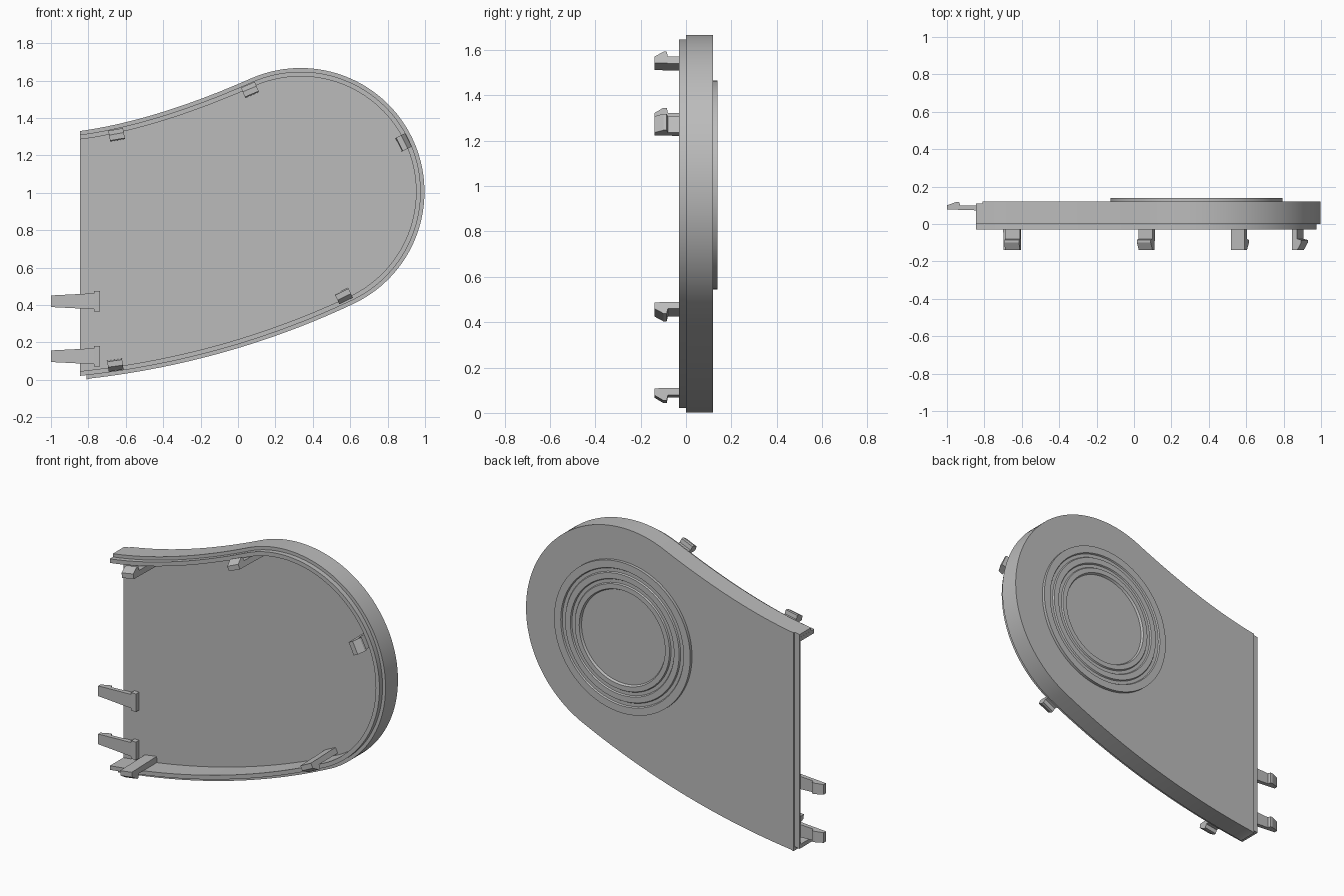
import bpy, bmesh
from math import cos, sin, pi, radians
from mathutils import Vector

cube = bpy.data.objects.get("Cube")
if cube:
    bpy.data.objects.remove(cube)

grey = bpy.data.materials.new("plain grey")
grey.use_nodes = True
colour = (0.5, 0.5, 0.5, 1)
grey.diffuse_color = colour
grey.node_tree.nodes["Principled BSDF"].inputs["Base Color"].default_value = colour

CENTRE, RADIUS = Vector((0.335, 1.005)), 0.662
LEFT, PANEL_LEFT = -0.845, -0.81
FLOOR, BACK = 0.1, 0.12


def finish(name, bm):
    bmesh.ops.recalc_face_normals(bm, faces=bm.faces)
    mesh = bpy.data.meshes.new(name)
    bm.to_mesh(mesh)
    bm.free()
    mesh.materials.append(grey)
    obj = bpy.data.objects.new(name, mesh)
    bpy.context.collection.objects.link(obj)
    return obj


def loft(name, start, end):
    """Solid between two matching rings of 3D points."""
    bm = bmesh.new()
    a = [bm.verts.new(p) for p in start]
    b = [bm.verts.new(p) for p in end]
    bm.faces.new(a)
    bm.faces.new(b)
    for i in range(len(a)):
        j = (i + 1) % len(a)
        bm.faces.new((a[i], a[j], b[j], b[i]))
    return finish(name, bm)


def slab(name, pts, y0, y1):
    return loft(name, [(x, y0, z) for x, z in pts], [(x, y1, z) for x, z in pts])


def bezier(a, b, c, n=28):
    a, b, c = Vector(a), Vector(b), Vector(c)
    return [a * (1 - t) ** 2 + b * 2 * t * (1 - t) + c * t * t
            for t in (i / n for i in range(n + 1))]


def on_circle(angle, r=RADIUS):
    return CENTRE + Vector((cos(angle), sin(angle))) * r


# Outline: concave top edge, round end, bowed lower edge
hi, lo = radians(113), radians(-64.5)
arc = [on_circle(hi + (lo - hi) * i / 72) for i in range(73)]
chain = (bezier((LEFT, 1.33), (-0.44, 1.386), arc[0])[:-1] + arc
         + bezier(arc[-1], (-0.07, 0.082), (LEFT, 0.001))[1:])


def outline(inset, left_top=LEFT, left_bottom=LEFT):
    pts = []
    last = len(chain) - 1
    for i, p in enumerate(chain):
        t = (chain[min(i + 1, last)] - chain[max(i - 1, 0)]).normalized()
        q = p + Vector((t.y, -t.x)) * inset
        if i == 0:
            q.x = left_top
        elif i == last:
            q.x = left_bottom
        q.x = max(q.x, left_top if i < last / 2 else left_bottom)
        pts.append(q)
    return [p for i, p in enumerate(pts) if i == 0 or (p - pts[i - 1]).length > 1e-3]


def combine(target, tool, operation):
    mod = target.modifiers.new(operation, "BOOLEAN")
    mod.operation, mod.solver, mod.object = operation, "EXACT", tool
    bpy.context.view_layer.objects.active = target
    bpy.ops.object.modifier_apply(modifier=mod.name)
    bpy.data.objects.remove(tool)


# Cover shell: body plus stepped lip, hollowed from the front
shell = slab("cover_shell", outline(0, LEFT, PANEL_LEFT), 0, BACK)
combine(shell, slab("lip", outline(0.02), -0.03, 0.11), "UNION")
pocket = outline(0.045)
pocket = [Vector((-1.2, pocket[0].y))] + pocket + [Vector((-1.2, pocket[-1].y))]
combine(shell, slab("pocket", pocket, -0.5, FLOOR), "DIFFERENCE")
step = [(-1.2, -0.5), (PANEL_LEFT, -0.5), (PANEL_LEFT, 2), (-1.2, 2)]
combine(shell, slab("edge_step", step, 0.11, 0.5), "DIFFERENCE")

# Round back boss with concentric grooves, turned around the y axis
profile = [(0.46, 0.11), (0.46, 0.138), (0.415, 0.138), (0.41, 0.13), (0.39, 0.13),
           (0.385, 0.138), (0.35, 0.138), (0.345, 0.13), (0.325, 0.13),
           (0.32, 0.138), (0.29, 0.138), (0.283, 0.125)]
bm = bmesh.new()
SEG = 96
rings = [[bm.verts.new((CENTRE.x + r * cos(2 * pi * k / SEG), y,
                        CENTRE.y + r * sin(2 * pi * k / SEG)))
          for k in range(SEG)] for r, y in profile]
for a, b in zip(rings, rings[1:]):
    for k in range(SEG):
        m = (k + 1) % SEG
        bm.faces.new((a[k], a[m], b[m], b[k]))
bm.faces.new(rings[0])
bm.faces.new(rings[-1])
boss = finish("back_boss", bm)

# Snap clips standing along the inside of the rim, barbs facing outward
clip_profile = [(FLOOR, -0.035), (FLOOR, 0), (-0.08, 0), (-0.085, 0.024),
                (-0.1, 0.024), (-0.14, 0.0), (-0.14, -0.03)]
clips = {"upper_outer": (-0.65, 1.315, 100), "upper_inner": (0.062, 1.555, 113),
         "round_end": (0.89, 1.272, 26), "lower_inner": (0.568, 0.443, -64),
         "lower_outer": (-0.655, 0.073, -82)}
for label, (x, z, angle) in clips.items():
    n = Vector((cos(radians(angle)), 0, sin(radians(angle))))
    side = Vector((-n.z, 0, n.x)) * 0.04
    base = Vector((x, 0, z))
    ring = [base + n * d + Vector((0, y, 0)) for y, d in clip_profile]
    loft(label + "_clip", [p - side for p in ring], [p + side for p in ring])

# Side hooks reaching past the open edge, with a wide foot on the floor
hook_profile = [(-0.74, 0.07), (-0.74, FLOOR), (-0.93, FLOOR), (-0.935, 0.118),
                (-0.95, 0.118), (-1.0, 0.1), (-1.0, 0.078)]
for label, z in (("upper", 0.42), ("lower", 0.126)):
    def half(x):
        return 0.031 + (x + 1) * 0.05
    loft(label + "_hook", [(x, y, z - half(x)) for x, y in hook_profile],
         [(x, y, z + half(x)) for x, y in hook_profile])
    foot = [(-0.77, z - 0.055), (-0.738, z - 0.055), (-0.738, z + 0.055), (-0.77, z + 0.055)]
    slab(label + "_hook_foot", foot, 0.069, FLOOR)

# Smooth the curved surfaces, keep edges crisp
for obj in (shell, boss):
    bpy.ops.object.select_all(action="DESELECT")
    obj.select_set(True)
    bpy.context.view_layer.objects.active = obj
    bpy.ops.object.shade_smooth_by_angle(angle=radians(25))
